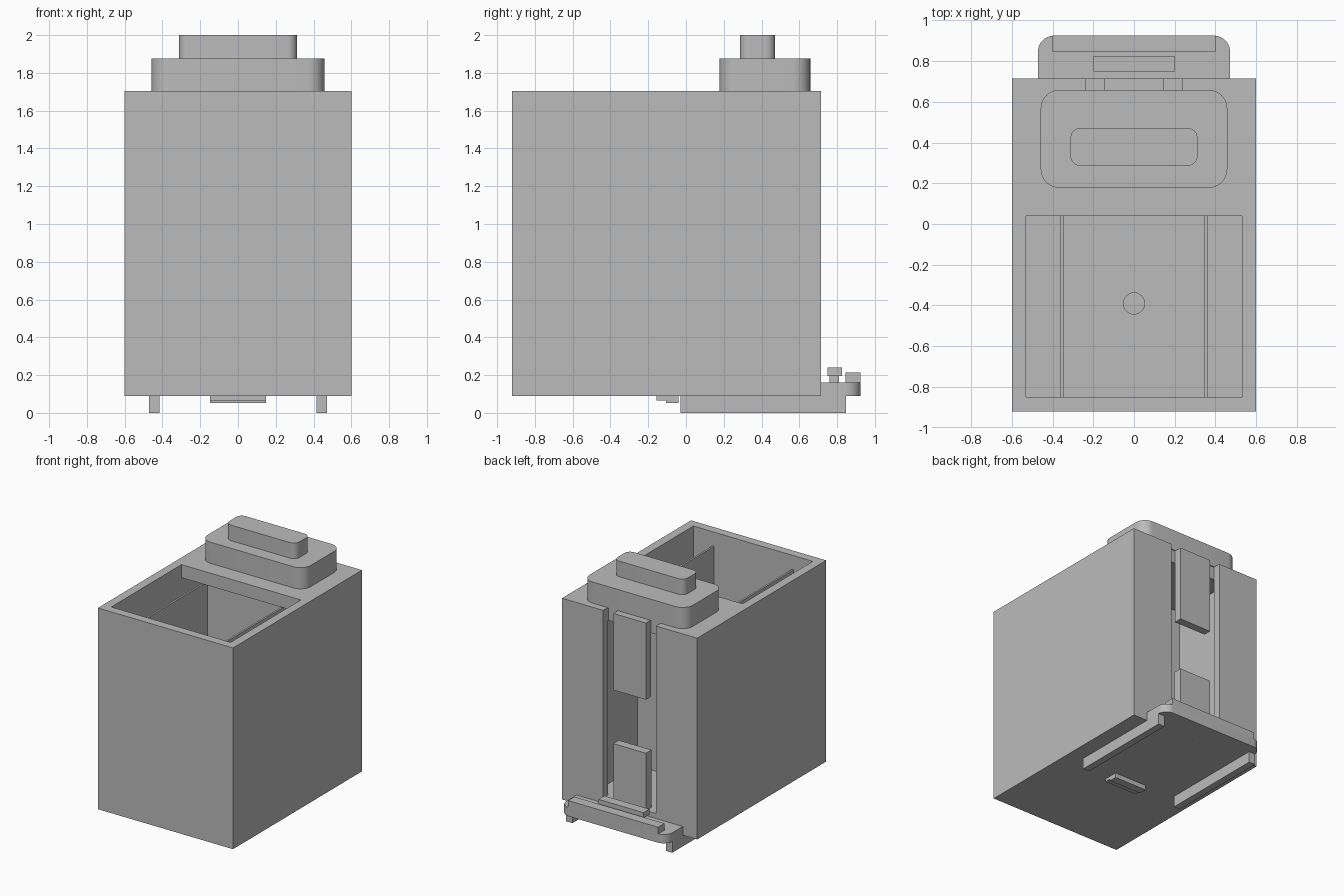
import bpy, bmesh, math

if "Cube" in bpy.data.objects:
    bpy.data.objects.remove(bpy.data.objects["Cube"])

grey = bpy.data.materials.new("plain_grey")
grey.diffuse_color = (0.5, 0.5, 0.5, 1)
grey.use_nodes = True
grey.node_tree.nodes["Principled BSDF"].inputs["Base Color"].default_value = grey.diffuse_color


def prism(name, pts, lo, hi, axis="z"):
    """Extrude a closed outline: axis z uses (x, y) points, axis x uses (y, z) points."""
    bm = bmesh.new()
    place = (lambda p, h: (p[0], p[1], h)) if axis == "z" else (lambda p, h: (h, p[0], p[1]))
    a = [bm.verts.new(place(p, lo)) for p in pts]
    b = [bm.verts.new(place(p, hi)) for p in pts]
    bm.faces.new(a[::-1])
    bm.faces.new(b)
    n = len(pts)
    for i in range(n):
        j = (i + 1) % n
        bm.faces.new((a[i], a[j], b[j], b[i]))
    bmesh.ops.recalc_face_normals(bm, faces=bm.faces[:])
    me = bpy.data.meshes.new(name)
    bm.to_mesh(me)
    bm.free()
    ob = bpy.data.objects.new(name, me)
    bpy.context.collection.objects.link(ob)
    me.materials.append(grey)
    return ob


def box(name, x0, x1, y0, y1, z0, z1):
    return prism(name, [(x0, y0), (x1, y0), (x1, y1), (x0, y1)], z0, z1)


def rounded(x, y0, y1, r, rf, seg=8):
    """Rounded rectangle outline: r at the back corners, rf at the front ones."""
    pts = []
    for cx, cy, rad, a0 in ((x, y1, r, 0), (-x, y1, r, 90), (-x, y0, rf, 180), (x, y0, rf, 270)):
        if rad == 0:
            pts.append((cx, cy))
            continue
        ox = cx - math.copysign(rad, cx)
        oy = cy - rad if cy == y1 else cy + rad
        for i in range(seg + 1):
            a = math.radians(a0 + 90 * i / seg)
            pts.append((ox + rad * math.cos(a), oy + rad * math.sin(a)))
    return pts


def smooth(ob):
    bpy.ops.object.select_all(action="DESELECT")
    ob.select_set(True)
    bpy.context.view_layer.objects.active = ob
    bpy.ops.object.shade_smooth_by_angle(angle=math.radians(30))


def cut(ob, cutter):
    cutter.hide_render = True
    m = ob.modifiers.new("cut", "BOOLEAN")
    m.operation, m.solver, m.object = "DIFFERENCE", "EXACT", cutter
    bpy.context.view_layer.objects.active = ob
    bpy.ops.object.modifier_apply(modifier=m.name)
    bpy.data.objects.remove(cutter)


# Main housing: open hopper in front, covered chamber behind, slot in the back
FLOOR = 0.2
body = box("housing", -0.6, 0.6, -0.92, 0.715, 0.09, 1.705)
cut(body, prism("chamber_cutter", [(-0.85, FLOOR), (0.655, FLOOR), (0.655, 1.6), (0.04, 1.6),
                                   (0.04, 1.8), (-0.85, 1.8)], -0.53, 0.53, "x"))
cut(body, box("slot_cutter", -0.235, 0.235, 0.65, 0.8, FLOOR, 1.8))
cut(body, prism("hole_cutter", [(0.052 * math.cos(i * math.pi / 16),
                                 -0.39 + 0.052 * math.sin(i * math.pi / 16))
                                for i in range(32)], 0.13, 0.3))

# Thin inner walls
for s, side in ((-1, "left"), (1, "right")):
    x = sorted((s * 0.345, s * 0.36))
    box(side + "_divider", x[0], x[1], -0.85, 0.655, FLOOR, 1.592)
box("cross_partition", -0.345, 0.345, 0.105, 0.12, FLOOR, 1.592)

# Tabs in the back slot
box("upper_tab", -0.145, 0.145, 0.65, 0.715, 1.09, 1.705)
box("lower_tab", -0.145, 0.145, 0.645, 0.715, FLOOR, 0.66)

# Stepped lid on top
smooth(prism("lid_base", rounded(0.458, 0.178, 0.658, 0.09, 0.09), 1.705, 1.875))
smooth(prism("lid_grip", rounded(0.312, 0.285, 0.472, 0.05, 0.05), 1.875, 2.0))

# Back ledge with raised lip and catch
smooth(prism("back_ledge", rounded(0.472, 0.715, 0.925, 0.08, 0), 0.09, 0.16))
box("ledge_lip", -0.4, 0.4, 0.845, 0.925, 0.16, 0.215)
box("catch_stem", -0.17, 0.17, 0.76, 0.81, 0.16, 0.195)
box("catch_head", -0.2, 0.2, 0.75, 0.825, 0.195, 0.24)

# Runners underneath
for s, side in ((-1, "left"), (1, "right")):
    x = sorted((s * 0.415, s * 0.472))
    box(side + "_runner", x[0], x[1], -0.03, 0.848, 0, 0.09)

# Stepped foot under the floor
box("foot_upper", -0.147, 0.147, -0.155, -0.04, 0.065, 0.09)
box("foot_lower", -0.147, 0.147, -0.105, -0.04, 0.052, 0.065)
